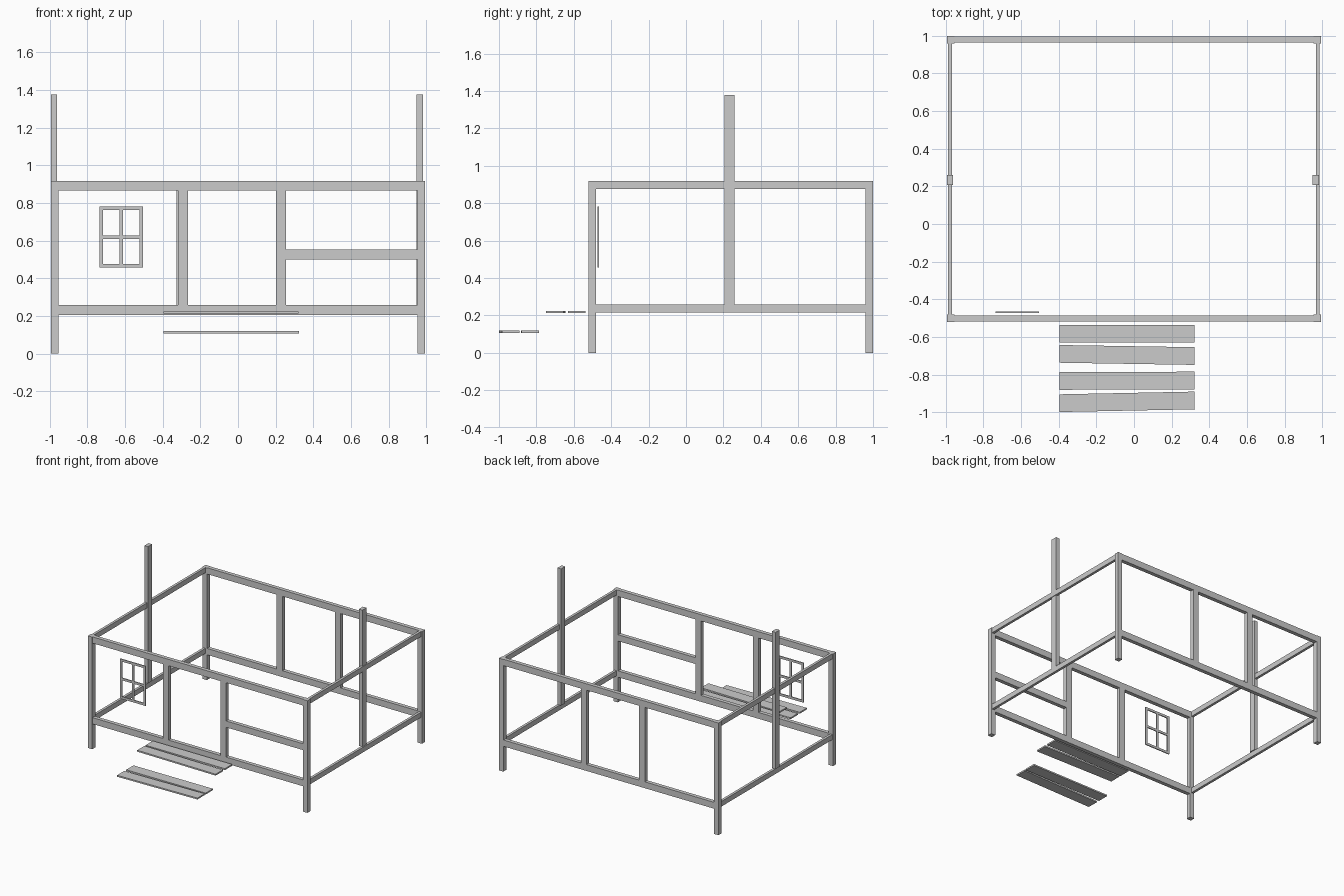
import bpy, bmesh
from mathutils import Matrix, Vector

if "Cube" in bpy.data.objects:
    bpy.data.objects.remove(bpy.data.objects["Cube"])


def boxes(name, spans, angle=0.0):
    """One object from boxes given as (x0, x1, y0, y1, z0, z1), turned about z."""
    bm = bmesh.new()
    allv = [v for s in spans for v in s[:2]], [v for s in spans for v in s[2:4]]
    mid = Vector(((min(allv[0]) + max(allv[0])) / 2, (min(allv[1]) + max(allv[1])) / 2, 0))
    for x0, x1, y0, y1, z0, z1 in spans:
        m = Matrix.Translation(((x0 + x1) / 2 - mid.x, (y0 + y1) / 2 - mid.y, (z0 + z1) / 2))
        bmesh.ops.create_cube(bm, size=1, matrix=m @ Matrix.Diagonal((x1 - x0, y1 - y0, z1 - z0, 1)))
    me = bpy.data.meshes.new(name)
    bm.to_mesh(me)
    bm.free()
    ob = bpy.data.objects.new(name, me)
    ob.location = mid
    ob.rotation_euler.z = angle
    bpy.context.collection.objects.link(ob)
    return ob


# Corner posts
for side, x0 in (("left", -0.994), ("right", 0.955)):
    for end, y0 in (("front", -0.522), ("back", 0.96)):
        boxes(f"{end}_{side}_corner_post", [(x0, x0 + 0.039, y0, y0 + 0.04, 0, 0.918)])

# Front and back walls: rails and studs
for end, y0, shift in (("front", -0.517, 0.0), ("back", 0.965, -0.008)):
    y1 = y0 + 0.032
    boxes(f"{end}_top_rail", [(-0.956, 0.956, y0, y1, 0.866, 0.918)])
    boxes(f"{end}_bottom_rail", [(-0.956, 0.956, y0, y1, 0.205, 0.257)])
    boxes(f"{end}_left_stud", [(-0.318 + shift, -0.266 + shift, y0, y1, 0.257, 0.866)])
    boxes(f"{end}_right_stud", [(0.203, 0.255, y0, y1, 0.257, 0.866)])
boxes("front_middle_rail", [(0.255, 0.956, -0.517, -0.485, 0.501, 0.553)])

# Side walls: rails and tall ridge posts
for side, x0, px in (("left", -0.988, -0.994), ("right", 0.966, 0.949)):
    boxes(f"{side}_top_rail", [(x0, x0 + 0.021, -0.483, 0.961, 0.876, 0.918)])
    boxes(f"{side}_bottom_rail", [(x0, x0 + 0.021, -0.483, 0.961, 0.215, 0.257)])
    boxes(f"{side}_ridge_post", [(px, px + 0.033, 0.207, 0.26, 0.259, 1.378)])

# Window frame with crossed glazing bars
L, R, B, T, w = -0.737, -0.505, 0.456, 0.781, 0.019
ya, yb = -0.474, -0.466
cx, cz = (L + R) / 2, (B + T) / 2
boxes("window_frame", [
    (L, L + w, ya, yb, B, T), (R - w, R, ya, yb, B, T),
    (L + w, R - w, ya, yb, B, B + w), (L + w, R - w, ya, yb, T - w, T)])
boxes("window_bars", [
    (cx - w / 2, cx + w / 2, ya, yb, B + w, T - w),
    (L + w, cx - w / 2, ya, yb, cz - w / 2, cz + w / 2),
    (cx + w / 2, R - w, ya, yb, cz - w / 2, cz + w / 2)])

# Entry step planks, some slightly askew
for i, (yc, z0, turn) in enumerate((
        (-0.583, 0.212, 0.0), (-0.696, 0.212, -0.016),
        (-0.833, 0.107, 0.003), (-0.945, 0.107, 0.02))):
    boxes(f"step_plank_{i + 1}", [(-0.396, 0.322, yc - 0.047, yc + 0.047, z0, z0 + 0.012)], turn)
